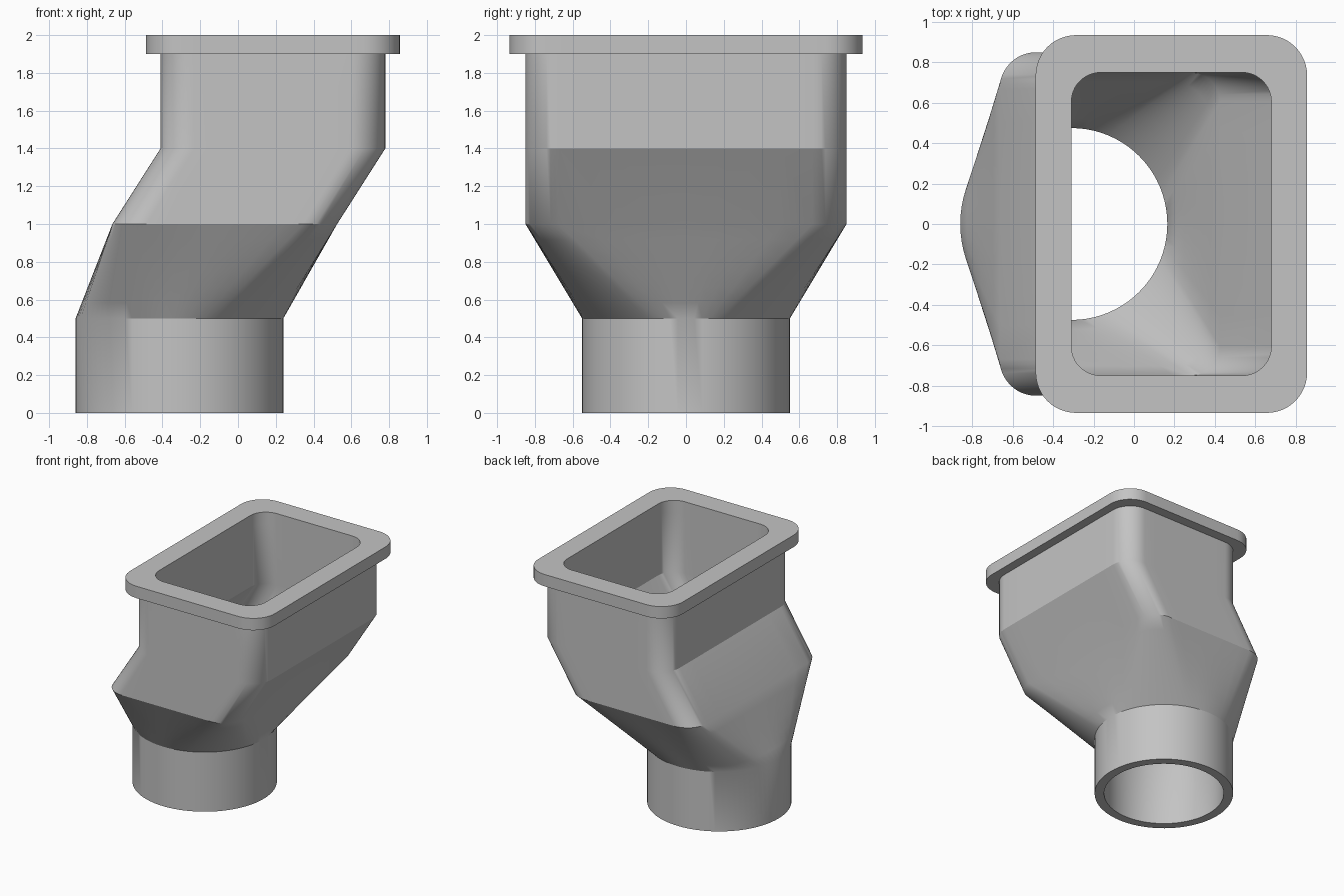
import bpy, bmesh
from math import radians, cos, sin, pi

cube = bpy.data.objects.get("Cube")
if cube:
    bpy.data.objects.remove(cube, do_unlink=True)

grey = bpy.data.materials.new("plain_grey")
grey.use_nodes = True
colour = (0.55, 0.55, 0.55, 1)
grey.diffuse_color = colour
grey.node_tree.nodes["Principled BSDF"].inputs["Base Color"].default_value = colour

ARC, EDGE = 12, 8              # segments per corner and per straight side
STEP = 2 * pi / (4 * (ARC + EDGE))
WALL = 0.1


def circle(cx, r, z):
    """Round section, its points paired with those of the rounded rectangle."""
    start = EDGE / 2 * STEP
    return [(cx + r * cos(start + i * STEP), r * sin(start + i * STEP), z)
            for i in range(4 * (ARC + EDGE))]


def rectangle(cx, hx, hy, r, z):
    """Rounded rectangular section with evenly divided straight sides."""
    arcs = []
    for q, (sx, sy) in enumerate([(1, 1), (-1, 1), (-1, -1), (1, -1)]):
        arcs.append([(cx + sx * (hx - r) + r * cos((q + i / ARC) * pi / 2),
                      sy * (hy - r) + r * sin((q + i / ARC) * pi / 2), z)
                     for i in range(ARC + 1)])
    points = []
    for q, arc in enumerate(arcs):
        end, following = arc[-1], arcs[(q + 1) % 4][0]
        points += arc
        points += [tuple(a + (b - a) * k / EDGE for a, b in zip(end, following))
                   for k in range(1, EDGE)]
    return points


def blend(low, high, steps=6):
    """Sections strictly between two given ones."""
    return [[tuple(a + (b - a) * k / steps for a, b in zip(p, q))
             for p, q in zip(low, high)] for k in range(1, steps)]


def loft(name, sections):
    bm = bmesh.new()
    rings = [[bm.verts.new(p) for p in s] for s in sections]
    for a, b in zip(rings, rings[1:]):
        for i in range(len(a)):
            j = (i + 1) % len(a)
            bm.faces.new((a[i], b[i], b[j], a[j]))
    mesh = bpy.data.meshes.new(name)
    bm.to_mesh(mesh)
    bm.free()
    mesh.materials.append(grey)
    obj = bpy.data.objects.new(name, mesh)
    bpy.context.collection.objects.link(obj)
    bpy.ops.object.select_all(action='DESELECT')
    obj.select_set(True)
    bpy.context.view_layer.objects.active = obj
    bpy.ops.object.shade_smooth_by_angle(angle=radians(30))
    return obj


def skin(inset, pipe_r, corner):
    """Sections of one wall surface, from the round end up to the flange."""
    hx, hy = 0.595 - inset, 0.85 - inset
    pipe = circle(-0.31, pipe_r, 0.5)
    elbow = rectangle(-0.07, hx, hy, corner, 1.0)
    return [circle(-0.31, pipe_r, 0), pipe, *blend(pipe, elbow), elbow,
            rectangle(0.185, hx, hy, corner, 1.4),
            rectangle(0.185, hx, hy, corner, 1.9)]


# Hollow duct: round pipe, transition, offset and rectangular neck
outer = skin(0, 0.55, 0.18)
inner = skin(WALL, 0.475, 0.145)
loft("duct_body", outer[::-1] + inner)

# Rim around the rectangular opening
loft("top_flange", [
    inner[-1],
    rectangle(0.185, 0.595 - WALL, 0.85 - WALL, 0.145, 2.0),
    rectangle(0.185, 0.672, 0.935, 0.2, 2.0),
    rectangle(0.185, 0.672, 0.935, 0.2, 1.9),
    outer[-1]])
